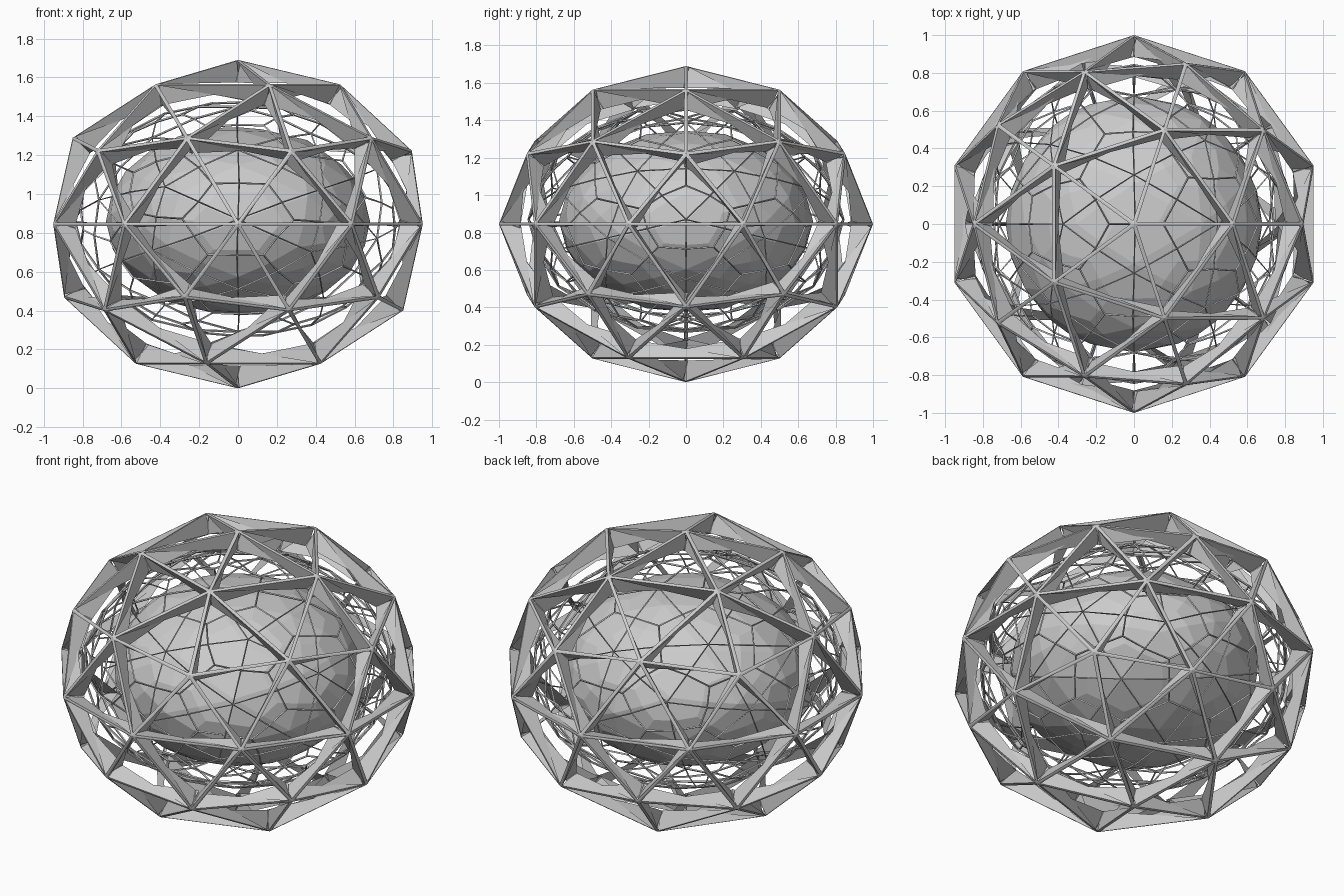
import bpy, bmesh
from math import pi
from mathutils import Matrix

if "Cube" in bpy.data.objects:
    bpy.data.objects.remove(bpy.data.objects["Cube"])


def squashed_ball(scale, turn=0.0):
    """42-point geodesic ball, turned about the front axis, then squashed."""
    bm = bmesh.new()
    bmesh.ops.create_icosphere(bm, subdivisions=2, radius=1.0)
    rot = Matrix.Rotation(turn, 3, 'Y')
    for v in bm.verts:
        p = rot @ v.co.normalized()
        v.co = [p[k] * scale[k] for k in range(3)]
    bm.normal_update()
    return bm


def finish(bm, name, height):
    """Lift the ball and make it an object."""
    bmesh.ops.translate(bm, verts=bm.verts[:], vec=(0, 0, height))
    me = bpy.data.meshes.new(name)
    bm.to_mesh(me)
    bm.free()
    ob = bpy.data.objects.new(name, me)
    bpy.context.collection.objects.link(ob)
    return ob


def facet(ob):
    """One step of subdivision turns each triangle into three kites."""
    m = ob.modifiers.new("facets", 'SUBSURF')
    m.levels = 1
    m.render_levels = 1
    m.use_limit_surface = False


# outer cage: flat struts, with a tapering fin along every side of each opening
cage = squashed_ball((1, 1, 0.845))
openings = cage.faces[:]
normals = [f.normal.copy() for f in openings]
bmesh.ops.inset_individual(cage, faces=openings, thickness=0.019, depth=0.0)
for f, n in zip(openings, normals):
    corners = f.verts[:]
    for i, a in enumerate(corners):
        # the fin is deepest at the clockwise end, square to the opening
        b = corners[i - 1]
        cage.faces.new((a, b, cage.verts.new(b.co - n * 0.115)))
bmesh.ops.delete(cage, geom=openings, context='FACES_ONLY')
finish(cage, "outer_cage", 0.845)

# middle net of thin wires, turned a quarter against the cage
net = finish(squashed_ball((0.885, 0.885, 0.64), pi / 2), "middle_wire_net", 0.87)
facet(net)
wire = net.modifiers.new("wires", 'WIREFRAME')
wire.thickness = 0.012
wire.use_even_offset = False

# solid faceted core
core = finish(squashed_ball((0.715, 0.715, 0.515), pi / 2), "inner_core", 0.86)
facet(core)
